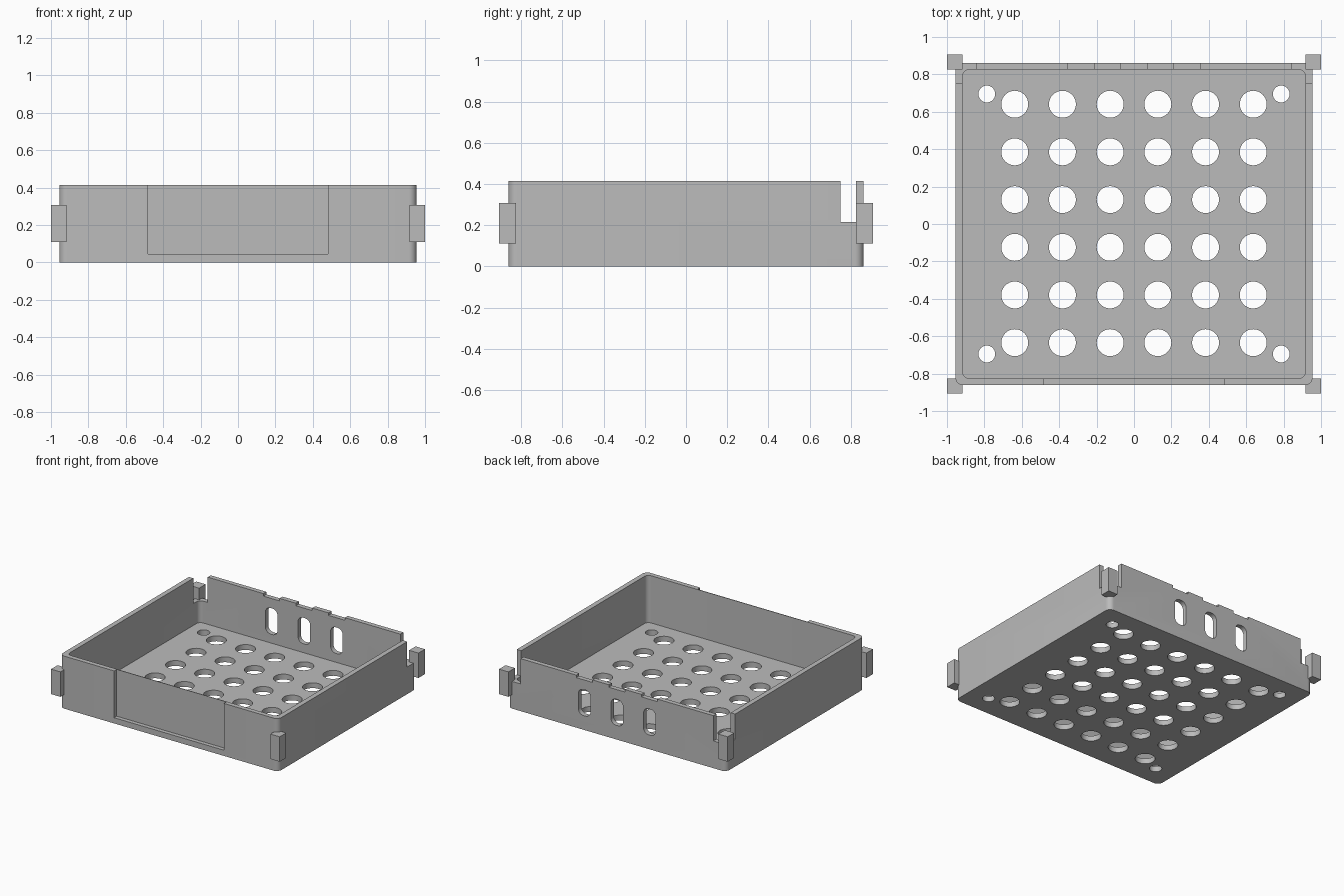
import bpy
import bmesh
import math

if "Cube" in bpy.data.objects:
    bpy.data.objects.remove(bpy.data.objects["Cube"], do_unlink=True)

GREY = (0.5, 0.5, 0.5, 1.0)
grey = bpy.data.materials.new("plain grey")
grey.use_nodes = True
grey.diffuse_color = GREY
grey.node_tree.nodes["Principled BSDF"].inputs["Base Color"].default_value = GREY

# Overall sizes
HX, HY, HEIGHT = 0.955, 0.862, 0.415
IX, IY, FLOOR = 0.916, 0.825, 0.042


def rounded_rect(hx, hy, r, steps=8):
    """Outline of a rectangle with round corners, counter-clockwise."""
    pts = []
    for k, (sx, sy) in enumerate([(1, 1), (-1, 1), (-1, -1), (1, -1)]):
        for i in range(steps + 1):
            a = math.pi / 2 * (k + i / steps)
            pts.append((sx * (hx - r) + r * math.cos(a),
                        sy * (hy - r) + r * math.sin(a)))
    return pts


def circle(cx, cy, r, n=32):
    return [(cx + r * math.cos(math.tau * i / n), cy + r * math.sin(math.tau * i / n))
            for i in range(n)]


def prism(bm, outline, low, high, along_y=False):
    """Extrude an outline along z, or an x-z outline along y."""
    place = (lambda u, v, w: (u, w, v)) if along_y else (lambda u, v, w: (u, v, w))
    a = [bm.verts.new(place(u, v, low)) for u, v in outline]
    b = [bm.verts.new(place(u, v, high)) for u, v in outline]
    bm.faces.new(a)
    bm.faces.new(b)
    for i in range(len(a)):
        j = (i + 1) % len(a)
        bm.faces.new((a[i], a[j], b[j], b[i]))


def box(bm, x0, x1, y0, y1, z0, z1):
    prism(bm, [(x0, y0), (x1, y0), (x1, y1), (x0, y1)], z0, z1)


def finish(bm, name):
    bmesh.ops.recalc_face_normals(bm, faces=bm.faces)
    mesh = bpy.data.meshes.new(name)
    bm.to_mesh(mesh)
    bm.free()
    mesh.materials.append(grey)
    ob = bpy.data.objects.new(name, mesh)
    bpy.context.collection.objects.link(ob)
    return ob


def select(ob):
    bpy.ops.object.select_all(action="DESELECT")
    ob.select_set(True)
    bpy.context.view_layer.objects.active = ob


def cut(ob, cutter):
    mod = ob.modifiers.new("cut", "BOOLEAN")
    mod.operation = "DIFFERENCE"
    mod.solver = "EXACT"
    mod.object = cutter
    select(ob)
    bpy.ops.object.modifier_apply(modifier=mod.name)
    bpy.data.objects.remove(cutter, do_unlink=True)


# Tray block
bm = bmesh.new()
prism(bm, rounded_rect(HX, HY, 0.042), 0, HEIGHT)
tray = finish(bm, "tray")

# Cavity and the shallow front panel recess
bm = bmesh.new()
prism(bm, rounded_rect(IX, IY, 0.035), FLOOR, 0.6)
box(bm, -0.48, 0.48, -1, -IY - 0.005, 0.045, 0.6)
cut(tray, finish(bm, "cavity_cutter"))

# Floor holes, rear corner cutouts, rear slots and the dips above them
bm = bmesh.new()
grid = [(i - 2.5) * 0.255 for i in range(6)]
for x in grid:
    for y in grid:
        prism(bm, circle(x, y + 0.003, 0.072), -0.1, 0.1)
for sx in (-1, 1):
    for sy in (-1, 1):
        prism(bm, circle(sx * 0.787, sy * 0.695, 0.045), -0.1, 0.1)
    x0, x1 = sorted((sx * 0.843, sx * 1.1))
    box(bm, x0, x1, 0.75, 1, 0.215, 0.6)
for x in (-0.285, 0, 0.285):
    slot = [(x + u, 0.215 + v) for u, v in rounded_rect(0.053, 0.103, 0.045)]
    prism(bm, slot, 0.78, 1, along_y=True)
    box(bm, x - 0.071, x + 0.071, 0.78, 1, 0.395, 0.6)
cut(tray, finish(bm, "opening_cutter"))
select(tray)
bpy.ops.object.shade_smooth_by_angle(angle=math.radians(30))

# Corner lugs
for sx, side in ((-1, "right"), (1, "left")):
    for sy, end in ((-1, "front"), (1, "back")):
        x0, x1 = sorted((sx * 0.918, sx * 1.0))
        y0, y1 = sorted((sy * 0.826, sy * 0.907))
        bm = bmesh.new()
        box(bm, x0, x1, y0, y1, 0.11, 0.307)
        finish(bm, f"{end}_{side}_lug")
